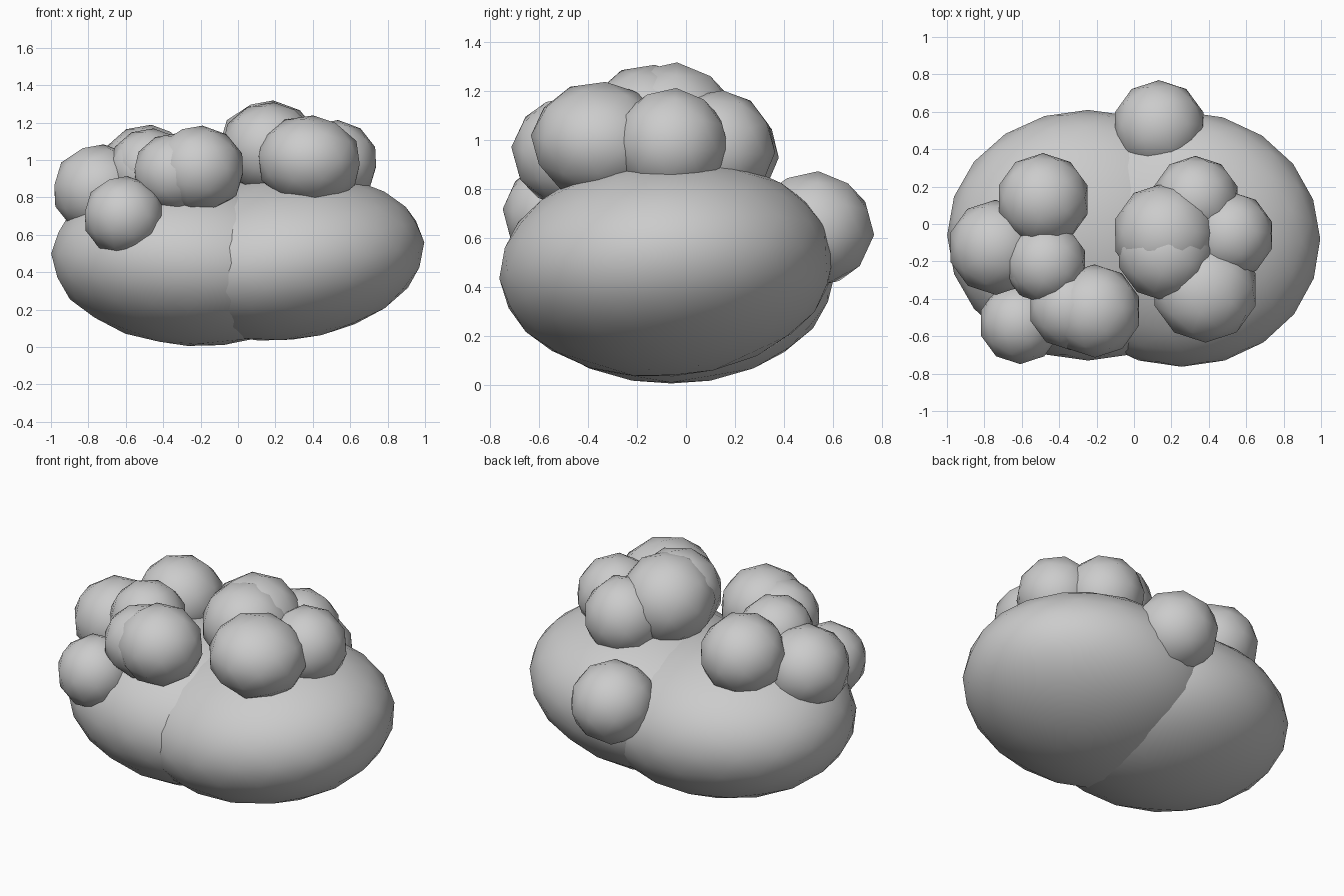
import bpy
from math import radians

cube = bpy.data.objects.get("Cube")
if cube:
    bpy.data.objects.remove(cube, do_unlink=True)

GREY = (0.6, 0.6, 0.6, 1.0)
mat = bpy.data.materials.new("soft_grey")
mat.use_nodes = True
mat.diffuse_color = GREY
bsdf = next(n for n in mat.node_tree.nodes if n.type == 'BSDF_PRINCIPLED')
bsdf.inputs["Base Color"].default_value = GREY


def puff(name, center, radii, tilt, detail):
    """Smooth low-poly ball, stretched and tilted."""
    bpy.ops.mesh.primitive_ico_sphere_add(
        subdivisions=detail, radius=1, location=center,
        rotation=[radians(a) for a in tilt])
    ob = bpy.context.object
    ob.name = name
    ob.scale = radii
    ob.data.materials.append(mat)
    bpy.ops.object.shade_smooth()


# Two broad lobes form the body
puff("left_lobe", (0.25, -0.08, 0.482), (0.75, 0.685, 0.445), (4, -6, 0), 3)
puff("right_lobe", (-0.245, -0.06, 0.46), (0.755, 0.67, 0.455), (0, -3, 180), 3)

# Small puffs: name, centre, width radius, height radius
puffs = [
    ("back_puff", (0.135, 0.52, 0.635), 0.25, 0.24),
    # tall left cluster
    ("crown_front_puff", (0.17, -0.15, 1.06), 0.265, 0.25),
    ("crown_back_puff", (0.165, -0.06, 1.05), 0.28, 0.27),
    ("left_back_puff", (0.33, 0.13, 0.97), 0.235, 0.235),
    ("left_side_puff", (0.515, -0.06, 0.985), 0.235, 0.23),
    ("left_front_puff", (0.38, -0.35, 0.995), 0.285, 0.245),
    # lower right cluster
    ("right_front_puff", (-0.21, -0.465, 0.95), 0.25, 0.235),
    ("right_front_inner_puff", (-0.34, -0.45, 0.93), 0.225, 0.215),
    ("right_low_puff", (-0.61, -0.53, 0.70), 0.22, 0.215),
    ("right_middle_puff", (-0.47, -0.21, 0.96), 0.22, 0.21),
    ("right_middle_inner_puff", (-0.49, -0.21, 0.94), 0.21, 0.2),
    ("right_back_puff", (-0.485, 0.13, 0.95), 0.25, 0.24),
    ("right_side_puff", (-0.74, -0.125, 0.84), 0.255, 0.245),
]
# Every second puff is turned half way round, all lean the same way
for i, (name, center, r, h) in enumerate(puffs):
    lean = 5 if i % 2 else -5
    puff(name, center, (r, r, h), (lean, -lean, 180 * (i % 2)), 2)
